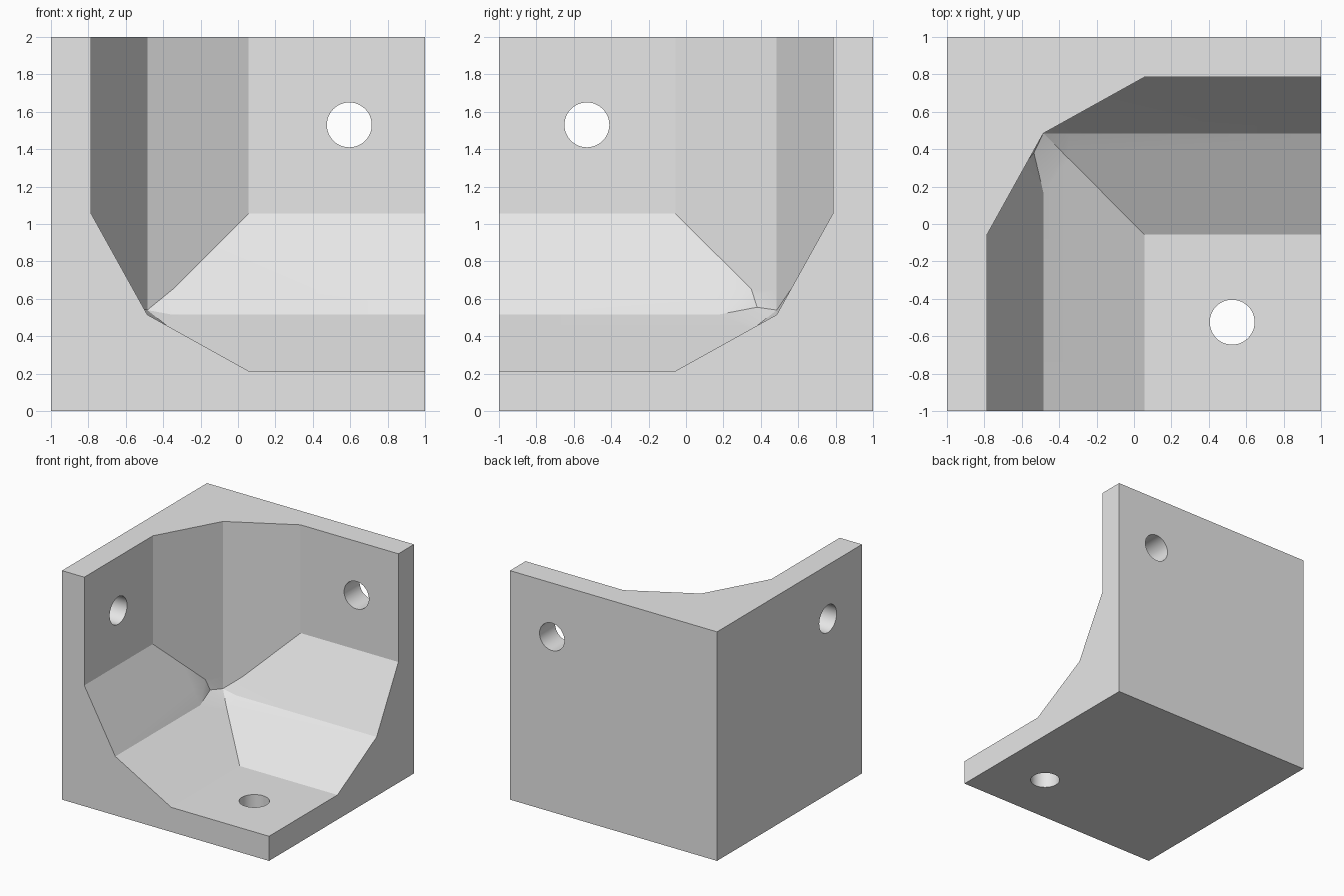
import bpy, bmesh, math
from itertools import permutations
from mathutils import Vector

if "Cube" in bpy.data.objects:
    bpy.data.objects.remove(bpy.data.objects["Cube"], do_unlink=True)

WALL, MID, REACH, FAR = 0.215, 0.515, 1.055, 2.5   # bevel profile of the cavity


def place(a, b, c):
    """Distances from the left wall, back wall and floor, to world space."""
    return Vector((a - 1, 1 - b, c))


def finish(bm, name):
    bmesh.ops.recalc_face_normals(bm, faces=bm.faces[:])
    mesh = bpy.data.meshes.new(name)
    bm.to_mesh(mesh)
    bm.free()
    ob = bpy.data.objects.new(name, mesh)
    bpy.context.scene.collection.objects.link(ob)
    return ob


# Solid block
bm = bmesh.new()
bmesh.ops.create_cube(bm, size=2)
bmesh.ops.translate(bm, vec=(0, 0, 1), verts=bm.verts[:])
bracket = finish(bm, "corner_bracket")

# Cavity: convex hull of a box whose three inner edges have two-step bevels
corners = {(MID, MID, MID), (FAR, FAR, FAR)}
for triple in ((REACH, REACH, WALL), (MID, MID, FAR),
               (WALL, REACH, FAR), (WALL, FAR, FAR)):
    corners.update(permutations(triple))
bm = bmesh.new()
for co in sorted(corners):
    bm.verts.new(place(*co))
bmesh.ops.convex_hull(bm, input=bm.verts[:])
bmesh.ops.dissolve_limit(bm, angle_limit=0.01, verts=bm.verts[:], edges=bm.edges[:])

# Split near the inner corner, then shape the small irregular facets there
for point, normal in (((0.65, 0, 0), (1, 0, 0)), ((0, 0.62, 0), (0, 1, 0)),
                      ((0, 0.83, 0), (0, 1, 0)), ((0, 0, 0.65), (0, 0, 1))):
    bmesh.ops.bisect_plane(bm, geom=bm.verts[:] + bm.edges[:] + bm.faces[:],
                           plane_co=place(*point), plane_no=normal)
for old, new in (((MID, 0.62, MID), (0.465, 0.62, 0.555)),
                 ((MID, MID, MID), (MID, MID, 0.54))):
    target = place(*old)
    vert = min(bm.verts, key=lambda v: (v.co - target).length)
    vert.co = place(*new)
bmesh.ops.triangulate(bm, faces=bm.faces[:])
cutters = [finish(bm, "cavity_cutter")]

# Screw holes: one through each wall and one through the floor
quarter = math.pi / 2
for name, spot, turn in (("back", (0.595, 0.9, 1.53), (quarter, 0, 0)),
                         ("side", (-0.9, -0.53, 1.53), (0, quarter, 0)),
                         ("floor", (0.525, -0.525, 0.1), (0, 0, 0))):
    bm = bmesh.new()
    bmesh.ops.create_cone(bm, cap_ends=True, segments=48,
                          radius1=0.12, radius2=0.12, depth=0.5)
    hole = finish(bm, name + "_hole_cutter")
    hole.location, hole.rotation_euler = spot, turn
    cutters.append(hole)

# Cut everything out of the block
bpy.context.view_layer.update()
bpy.ops.object.select_all(action='DESELECT')
bracket.select_set(True)
bpy.context.view_layer.objects.active = bracket
for cutter in cutters:
    cutter.hide_render = True
    mod = bracket.modifiers.new("cut", 'BOOLEAN')
    mod.operation, mod.solver, mod.object = 'DIFFERENCE', 'EXACT', cutter
    bpy.ops.object.modifier_apply(modifier=mod.name)
    bpy.data.objects.remove(cutter, do_unlink=True)

# Plain grey, smooth holes, crisp bevels
grey = bpy.data.materials.new("light_grey")
grey.use_nodes = True
grey.diffuse_color = (0.8, 0.8, 0.8, 1)
grey.node_tree.nodes["Principled BSDF"].inputs["Base Color"].default_value = grey.diffuse_color
bracket.data.materials.clear()
bracket.data.materials.append(grey)
for poly in bracket.data.polygons:
    poly.material_index = 0
bpy.ops.object.shade_smooth_by_angle(angle=math.radians(20))
